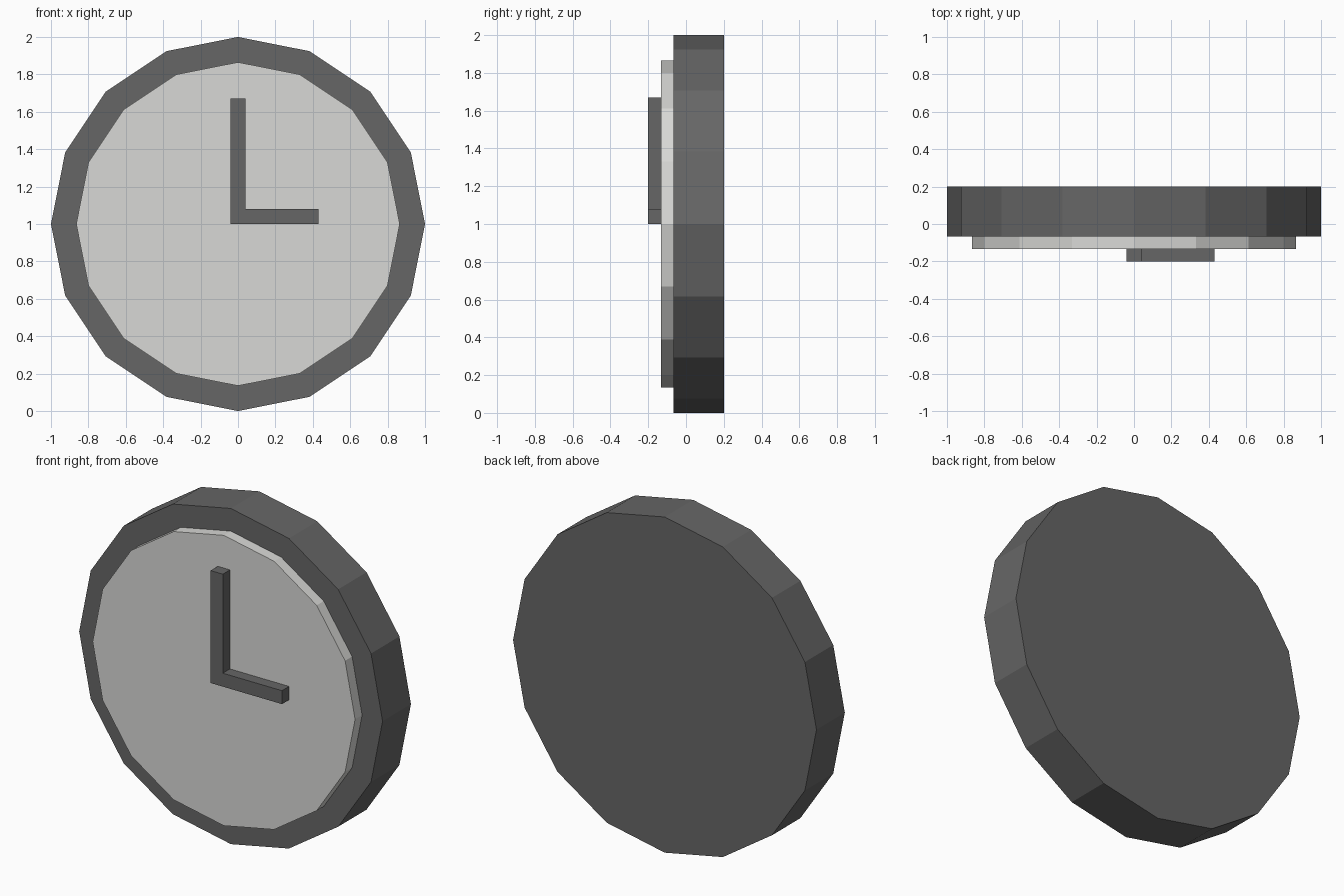
import bpy, math

if "Cube" in bpy.data.objects:
    bpy.data.objects.remove(bpy.data.objects["Cube"])


def material(name, rgb):
    m = bpy.data.materials.new(name)
    m.diffuse_color = (*rgb, 1)
    m.use_nodes = True
    m.node_tree.nodes["Principled BSDF"].inputs["Base Color"].default_value = m.diffuse_color
    return m


dark = material("dark_grey", (0.133, 0.133, 0.133))
pale = material("pale_grey", (0.69, 0.69, 0.67))


def prism(name, outline, front, back, mat):
    """Extrude an (x, z) outline from y = front to y = back."""
    n = len(outline)
    verts = [(x, y, z) for y in (front, back) for x, z in outline]
    faces = [list(range(n)), list(range(2 * n - 1, n - 1, -1))]
    faces += [[(i + 1) % n, i, n + i, n + (i + 1) % n] for i in range(n)]
    mesh = bpy.data.meshes.new(name)
    mesh.from_pydata(verts, [], faces)
    mesh.materials.append(mat)
    obj = bpy.data.objects.new(name, mesh)
    bpy.context.collection.objects.link(obj)
    return obj


def ring(radius, sides=16):
    return [(radius * math.cos(i * math.tau / sides),
             1 + radius * math.sin(i * math.tau / sides)) for i in range(sides)]


# Round case and raised dial
prism("clock_case", ring(1.0), -0.067, 0.2, dark)
prism("clock_dial", ring(0.865), -0.133, -0.067, pale)

# Both hands, joined as one L shape
prism("clock_hands", [(-0.04, 1.0), (0.43, 1.0), (0.43, 1.08), (0.04, 1.08),
                      (0.04, 1.67), (-0.04, 1.67)], -0.2, -0.133, dark)
